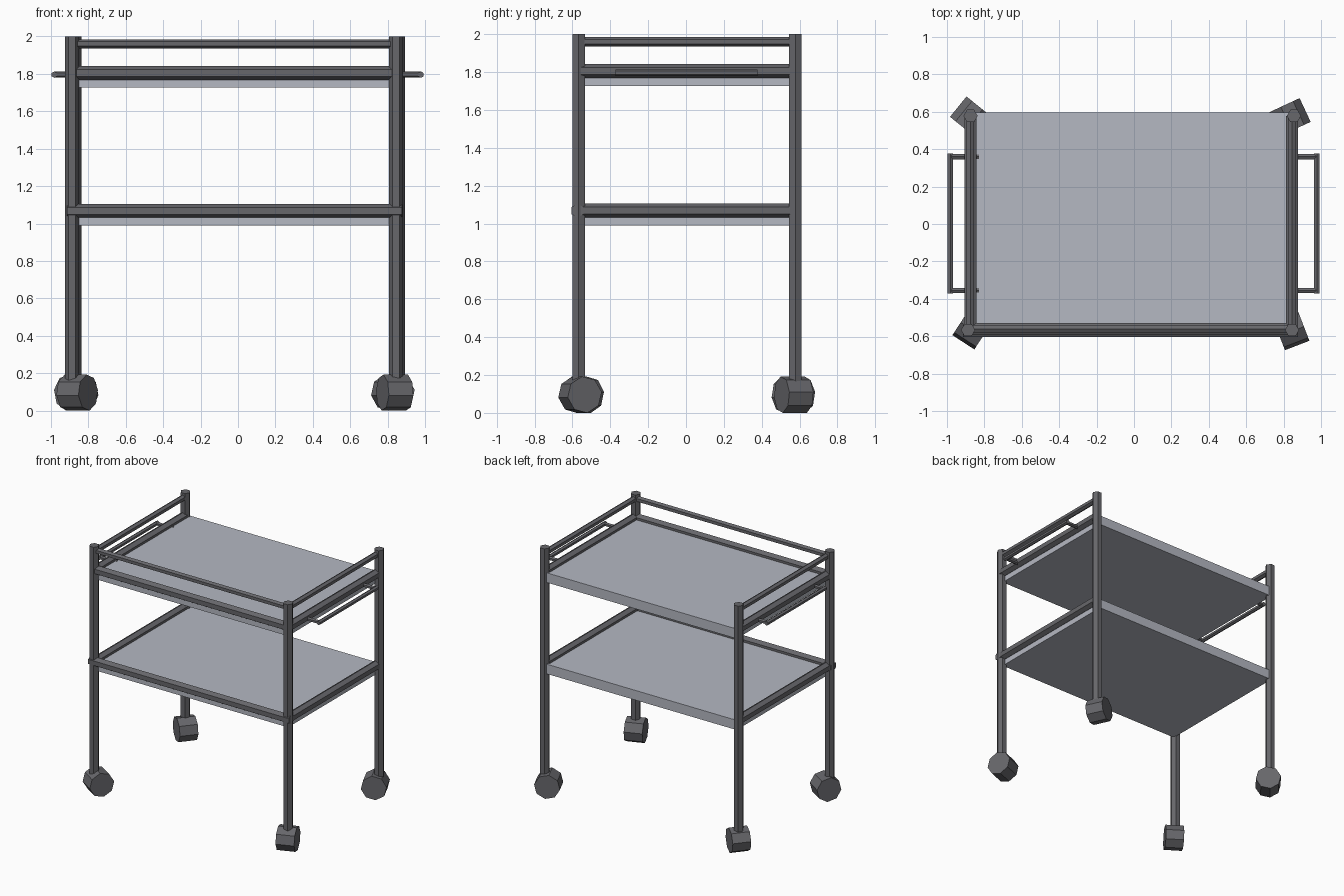
import bpy, bmesh, math
from mathutils import Vector

if "Cube" in bpy.data.objects:
    bpy.data.objects.remove(bpy.data.objects["Cube"])


def material(name, rgb):
    m = bpy.data.materials.new(name)
    m.diffuse_color = (*rgb, 1)
    m.use_nodes = True
    m.node_tree.nodes["Principled BSDF"].inputs["Base Color"].default_value = m.diffuse_color
    return m


METAL = material("dark grey metal", (0.135, 0.135, 0.147))
PANEL = material("pale grey panel", (0.46, 0.48, 0.54))


def finish(name, bm, mat):
    bmesh.ops.recalc_face_normals(bm, faces=bm.faces)
    me = bpy.data.meshes.new(name)
    bm.to_mesh(me)
    bm.free()
    me.materials.append(mat)
    ob = bpy.data.objects.new(name, me)
    bpy.context.collection.objects.link(ob)
    return ob


def bar(name, a, b, r, sides=6, ref=(0, 0, 1), phase=0.0):
    """Flat-sided prism from a to b; first corner points along ref."""
    a, b, u = Vector(a), Vector(b), Vector(ref)
    v = (b - a).normalized().cross(u)
    bm = bmesh.new()
    rings = []
    for p in (a, b):
        ring = []
        for i in range(sides):
            t = phase + 2 * math.pi * i / sides
            ring.append(bm.verts.new(p + r * (math.cos(t) * u + math.sin(t) * v)))
        rings.append(ring)
    for i in range(sides):
        j = (i + 1) % sides
        bm.faces.new((rings[0][i], rings[0][j], rings[1][j], rings[1][i]))
    bm.faces.new(rings[0])
    bm.faces.new(rings[1])
    return finish(name, bm, METAL)


def box(name, lo, hi):
    bm = bmesh.new()
    bmesh.ops.create_cube(bm, size=1)
    for v in bm.verts:
        v.co = [lo[k] + (v.co[k] + 0.5) * (hi[k] - lo[k]) for k in range(3)]
    return finish(name, bm, PANEL)


# Posts and swivelled wheels: label, post xy, wheel xy, axle angle
corners = [
    ("front_left", (-0.887, -0.567), (-0.86, -0.552), -33),
    ("front_right", (0.845, -0.567), (0.838, -0.56), 21),
    ("back_left", (-0.874, 0.578), (-0.865, 0.567), 51),
    ("back_right", (0.855, 0.578), (0.828, 0.569), -65),
]
for label, (px, py), (wx, wy), deg in corners:
    bar(label + "_post", (px, py, 0.13), (px, py, 2.0), 0.038, ref=(1, 0, 0))
    c = Vector((wx, wy, 0.096))
    h = Vector((math.cos(math.radians(deg)), math.sin(math.radians(deg)), 0)) * 0.07
    bar(label + "_wheel", c - h, c + h, 0.097, sides=8, phase=0.15)

# Shelves with rails on the front and both sides (back stays open)
XL, XR, YF, YB = -0.875, 0.845, -0.562, 0.578
for label, z in (("lower", 1.068), ("upper", 1.805)):
    box(label + "_shelf", (XL + 0.005, YF, z - 0.078), (XR - 0.005, 0.597, z))
    for side, x in (("left", XL), ("right", XR)):
        bar(f"{label}_{side}_rail", (x, YF, z), (x, YB, z), 0.037)
bar("lower_front_rail", (-0.915, -0.573, 1.068), (0.877, -0.573, 1.068), 0.037)
bar("upper_front_rail", (XL, YF, 1.805), (XR, YF, 1.805), 0.037)

# Thin guard rails near the top of the posts
Z = 1.96
bar("front_guard", (XL, YF, Z), (XR, YF, Z), 0.024)
for side, x in (("left", XL), ("right", XR)):
    bar(side + "_guard", (x, YF, Z), (x, YB, Z), 0.024)

# Push handles on both ends
for side, outer, inner in (("left", -0.982, -0.83), ("right", 0.978, 0.83)):
    bar(side + "_handle_grip", (outer, -0.372, 1.796), (outer, 0.378, 1.796), 0.017)
    for end, y in (("front", -0.355), ("back", 0.36)):
        bar(f"{side}_handle_{end}_arm", (outer, y, 1.796), (inner, y, 1.796), 0.016)
